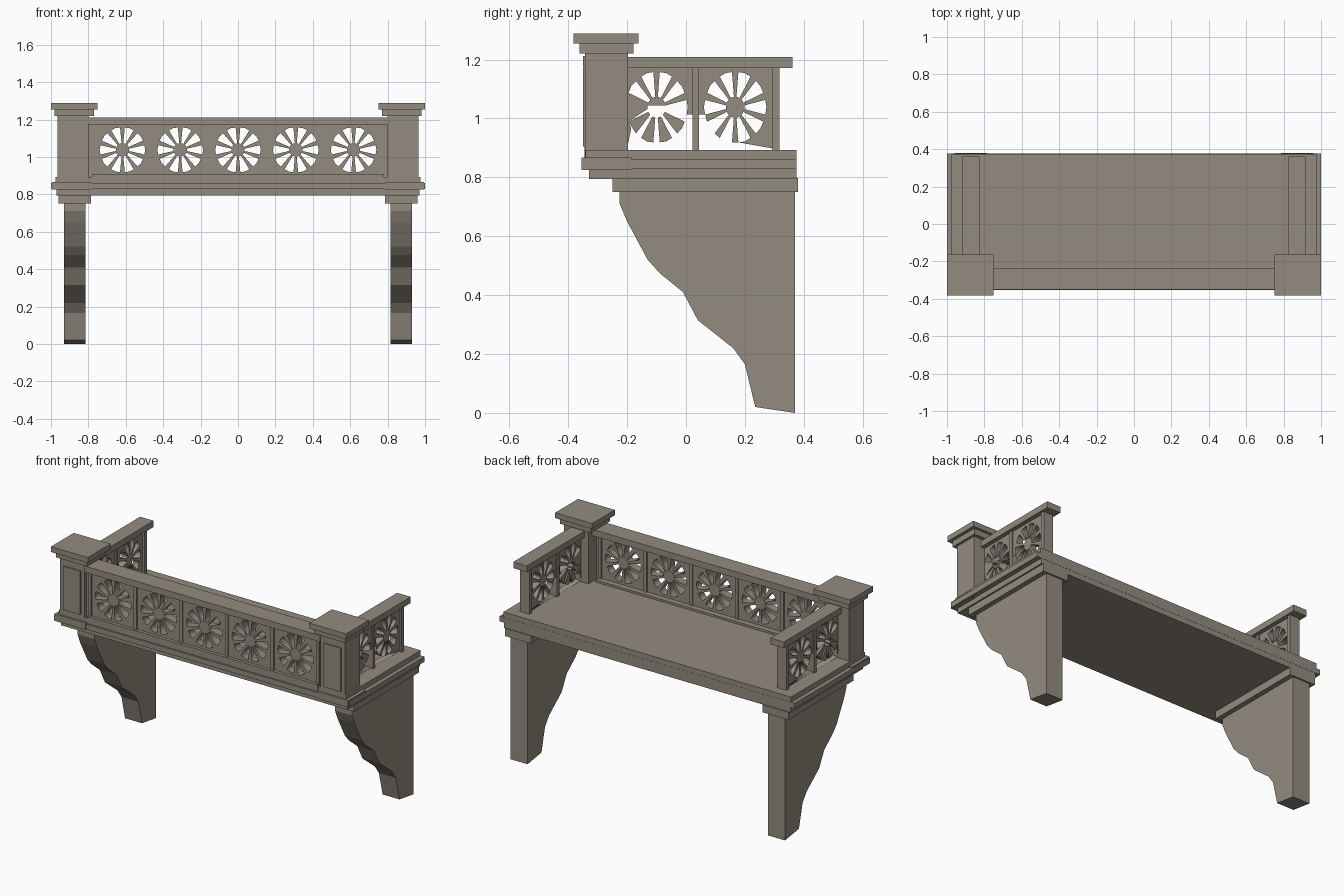
import bpy
import bmesh
from math import pi, cos, sin, radians

cube = bpy.data.objects.get("Cube")
if cube:
    bpy.data.objects.remove(cube, do_unlink=True)

stone = bpy.data.materials.new("warm_grey_stone")
stone.use_nodes = True
STONE = (0.29, 0.26, 0.215, 1)
stone.diffuse_color = STONE
stone.node_tree.nodes["Principled BSDF"].inputs["Base Color"].default_value = STONE


def add_mesh(name, bm):
    bmesh.ops.recalc_face_normals(bm, faces=bm.faces)
    mesh = bpy.data.meshes.new(name)
    bm.to_mesh(mesh)
    bm.free()
    mesh.materials.append(stone)
    obj = bpy.data.objects.new(name, mesh)
    bpy.context.collection.objects.link(obj)
    return obj


def box(name, x, y, z):
    """Box from (low, high) ranges on each axis."""
    bm = bmesh.new()
    bmesh.ops.create_cube(bm, size=1)
    for v in bm.verts:
        v.co = [r[0] + (c + 0.5) * (r[1] - r[0]) for c, r in zip(v.co, (x, y, z))]
    return add_mesh(name, bm)


def pair(name, x, y, z):
    """Matching boxes on the left (+x) and right (-x)."""
    box("left_" + name, x, y, z)
    box("right_" + name, (-x[1], -x[0]), y, z)


def prism(name, profile, x0, x1):
    """Extrude a (y, z) profile along x."""
    bm = bmesh.new()
    face = bm.faces.new([bm.verts.new((x0, y, z)) for y, z in profile])
    new = bmesh.ops.extrude_face_region(bm, geom=[face])["geom"]
    bmesh.ops.translate(bm, vec=(x1 - x0, 0, 0),
                        verts=[g for g in new if isinstance(g, bmesh.types.BMVert)])
    return add_mesh(name, bm)


def pierced_panel(name, span, height, centres, squash, depth, location, turn):
    """Upright panel pierced by a ten-petal rosette at each centre."""
    curve = bpy.data.curves.new(name, "CURVE")
    curve.dimensions = "2D"
    curve.fill_mode = "BOTH"
    curve.extrude = depth / 2

    def loop(points):
        spline = curve.splines.new("POLY")
        spline.points.add(len(points) - 1)
        for p, (u, v) in zip(spline.points, points):
            p.co = (u, v, 0, 1)
        spline.use_cyclic_u = True

    (a, b), (c, d) = span, height
    loop([(a, c), (b, c), (b, d), (a, d)])
    petal = [(0.036, -10), (0.12, -12), (0.122, 0), (0.12, 12), (0.036, 10)]
    for u in centres:
        for k in range(10):
            loop([(u + squash * r * cos(radians(36 * k + t)),
                   1.038 + r * sin(radians(36 * k + t))) for r, t in petal])
    temp = bpy.data.objects.new(name, curve)
    bpy.context.collection.objects.link(temp)
    bpy.context.view_layer.update()
    mesh = bpy.data.meshes.new_from_object(
        temp.evaluated_get(bpy.context.evaluated_depsgraph_get()))
    bpy.data.objects.remove(temp, do_unlink=True)
    mesh.materials.clear()
    mesh.materials.append(stone)
    obj = bpy.data.objects.new(name, mesh)
    obj.location = location
    obj.rotation_euler = (pi / 2, 0, turn)
    bpy.context.collection.objects.link(obj)


# Scrolled support brackets with caps
scroll = [(0.37, 0), (0.37, 0.75), (-0.225, 0.75), (-0.225, 0.71), (-0.2, 0.65),
          (-0.13, 0.52), (-0.09, 0.475), (-0.01, 0.41), (0.04, 0.315),
          (0.16, 0.22), (0.2, 0.165), (0.235, 0.02)]
prism("left_bracket", scroll, 0.815, 0.93)
prism("right_bracket", scroll, -0.93, -0.815)
pair("bracket_cap", (0.785, 0.96), (-0.25, 0.38), (0.75, 0.797))

# Stepped floor slab
box("floor_lower_step", (-0.97, 0.97), (-0.33, 0.375), (0.795, 0.828))
box("floor_middle_step", (-1, 1), (-0.352, 0.376), (0.828, 0.86))
box("floor_top_step", (-0.975, 0.975), (-0.342, 0.375), (0.86, 0.892))

# Corner posts: plinth, shaft, raised panels and a two-step cap
pair("post_plinth", (0.785, 0.995), (-0.355, -0.185), (0.825, 0.867))
pair("post_shaft", (0.8, 0.965), (-0.343, -0.197), (0.86, 1.222))
pair("post_front_plate", (0.825, 0.94), (-0.35, -0.342), (0.905, 1.172))
pair("post_cap_lower", (0.77, 0.98), (-0.362, -0.178), (1.22, 1.255))
pair("post_cap_upper", (0.75, 1), (-0.382, -0.162), (1.255, 1.288))

# Front balustrade
box("front_hand_rail", (-0.8, 0.8), (-0.35, -0.235), (1.173, 1.212))
box("front_foot_rail", (-0.78, 0.78), (-0.345, -0.24), (0.865, 0.905))
pierced_panel("front_pierced_panel", (-0.8, 0.8), (0.89, 1.18),
              [0.309 * i for i in range(-2, 3)], 1, 0.05, (0, -0.3, 0), 0)
for i in range(6):
    x = 0.309 * (i - 2.5)
    box(f"front_divider_{i + 1}", (x - 0.01, x + 0.01), (-0.333, -0.267), (0.89, 1.18))

# Side balustrades
pair("side_hand_rail", (0.825, 0.917), (-0.2, 0.362), (1.171, 1.209))
pair("side_end_post", (0.838, 0.904), (0.293, 0.317), (0.89, 1.175))
pair("side_middle_divider", (0.843, 0.899), (0.022, 0.044), (0.89, 1.175))
for name, x in (("left", 0.871), ("right", -0.871)):
    pierced_panel(name + "_side_pierced_panel", (-0.2, 0.295), (0.898, 1.175),
                  (-0.1, 0.167), 0.87, 0.04, (x, 0, 0), pi / 2)
